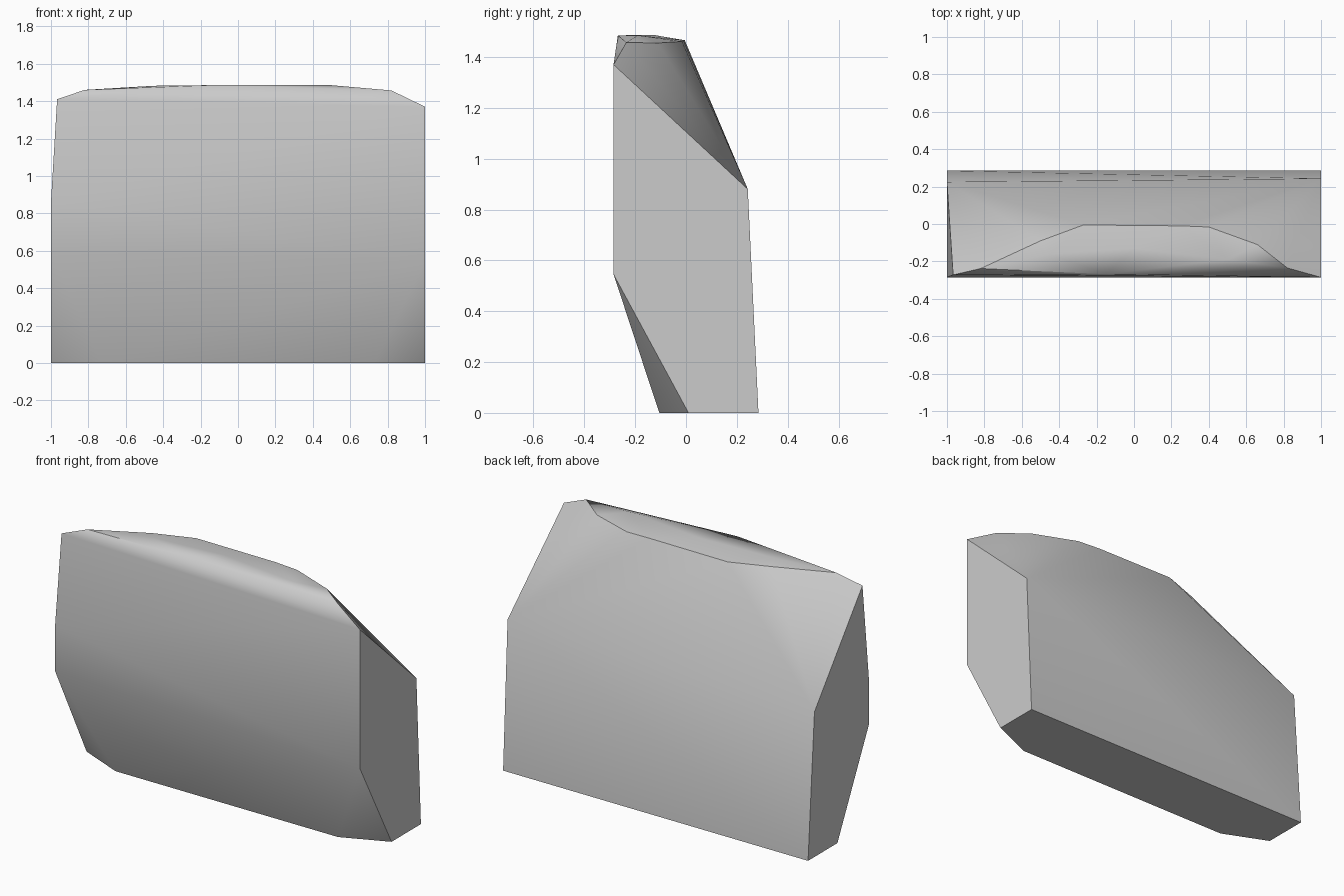
import bpy
import bmesh
import math

cube = bpy.data.objects.get("Cube")
if cube:
    bpy.data.objects.remove(cube, do_unlink=True)

# One plain grey
grey = bpy.data.materials.new("plain grey")
colour = (0.6, 0.6, 0.6, 1.0)
grey.diffuse_color = colour
grey.use_nodes = True
for node in grey.node_tree.nodes:
    if node.type == "BSDF_PRINCIPLED":
        node.inputs["Base Color"].default_value = colour

# Corner points of the faceted block
right_end = [(1, -0.285, 1.37), (1, 0.243, 0.88), (1, 0.285, 0),
             (1, 0.01, 0), (1, -0.285, 0.545)]
left_end = [(-0.967, -0.272, 1.41), (-1, 0.225, 0.86), (-1, 0.285, 0),
            (-1, 0.01, 0), (-1, -0.285, 0.59), (-1, -0.285, 0.86)]
front_foot = [(-0.73, -0.105, 0), (0.73, -0.105, 0), (0.88, -0.285, 0.565)]
front_rim = [(-0.82, -0.238, 1.46), (-0.15, -0.268, 1.485),
             (0.82, -0.235, 1.457)]
crown = [(-0.45, -0.16, 1.482), (0.5, -0.19, 1.485), (0, -0.13, 1.487)]
back_ridge = [(-0.5, -0.09, 1.467), (-0.27, -0.005, 1.466),
              (0.25, -0.01, 1.466), (0.4, -0.016, 1.461),
              (0.66, -0.11, 1.455)]

# Wrap the corners in a closed convex skin
bm = bmesh.new()
for point in right_end + left_end + front_foot + front_rim + crown + back_ridge:
    bm.verts.new(point)
hull = bmesh.ops.convex_hull(bm, input=bm.verts[:])
loose = [v for v in bm.verts if not v.link_faces]
bmesh.ops.delete(bm, geom=loose, context="VERTS")
bmesh.ops.dissolve_limit(bm, angle_limit=math.radians(0.3),
                         verts=bm.verts[:], edges=bm.edges[:])
bmesh.ops.recalc_face_normals(bm, faces=bm.faces[:])

mesh = bpy.data.meshes.new("faceted_block")
bm.to_mesh(mesh)
bm.free()
mesh.materials.append(grey)
block = bpy.data.objects.new("faceted_block", mesh)
bpy.context.collection.objects.link(block)

# Soft shading over shallow creases, sharp at the ends
bpy.ops.object.select_all(action="DESELECT")
block.select_set(True)
bpy.context.view_layer.objects.active = block
bpy.ops.object.shade_smooth_by_angle(angle=math.radians(38))
